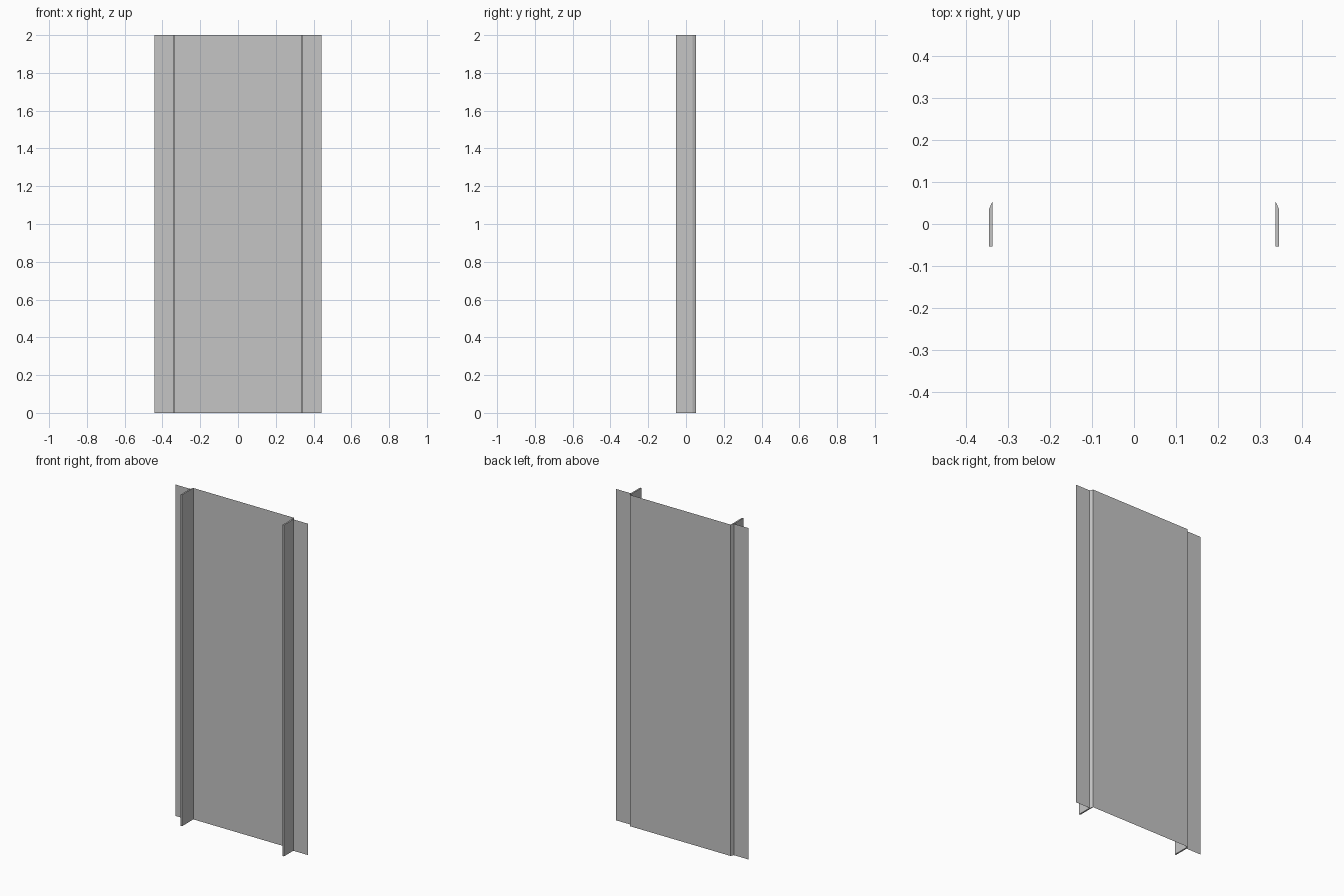
import bpy
import bmesh

cube = bpy.data.objects.get("Cube")
if cube:
    bpy.data.objects.remove(cube, do_unlink=True)

HEIGHT = 2.0
INNER, OUTER, EDGE = 0.336, 0.345, 0.443      # x positions of rib faces and flange edge
FRONT, STEP, BACK = -0.054, 0.035, 0.054      # y positions of rib front, flange and panel

grey = bpy.data.materials.new("light_grey")
grey.use_nodes = True
grey.diffuse_color = (0.56, 0.56, 0.56, 1)
grey.node_tree.nodes["Principled BSDF"].inputs["Base Color"].default_value = (0.56, 0.56, 0.56, 1)


def extrude_profile(name, points, solid):
    """Raise an (x, y) profile to full height; solid profiles are closed and capped."""
    bm = bmesh.new()
    low = [bm.verts.new((x, y, 0)) for x, y in points]
    high = [bm.verts.new((x, y, HEIGHT)) for x, y in points]
    n = len(points)
    for i in range(n if solid else n - 1):
        j = (i + 1) % n
        bm.faces.new((low[i], low[j], high[j], high[i]))
    if solid:
        bm.faces.new(low[::-1])
        bm.faces.new(high)
        bmesh.ops.recalc_face_normals(bm, faces=bm.faces)
    mesh = bpy.data.meshes.new(name)
    bm.to_mesh(mesh)
    bm.free()
    mesh.materials.append(grey)
    obj = bpy.data.objects.new(name, mesh)
    bpy.context.collection.objects.link(obj)
    return obj


# Thin main sheet, facing back
extrude_profile("back_panel", [(INNER, BACK), (-INNER, BACK)], False)

for side, s in (("left", 1), ("right", -1)):
    # Upright rib with a bevelled rear corner joining panel and flange
    extrude_profile(side + "_rib", [(s * INNER, FRONT), (s * OUTER, FRONT),
                                    (s * OUTER, STEP), (s * INNER, BACK)], True)
    # Thin outer flange, set forward of the panel
    ends = sorted([s * OUTER, s * EDGE], reverse=True)
    extrude_profile(side + "_flange", [(x, STEP) for x in ends], False)
